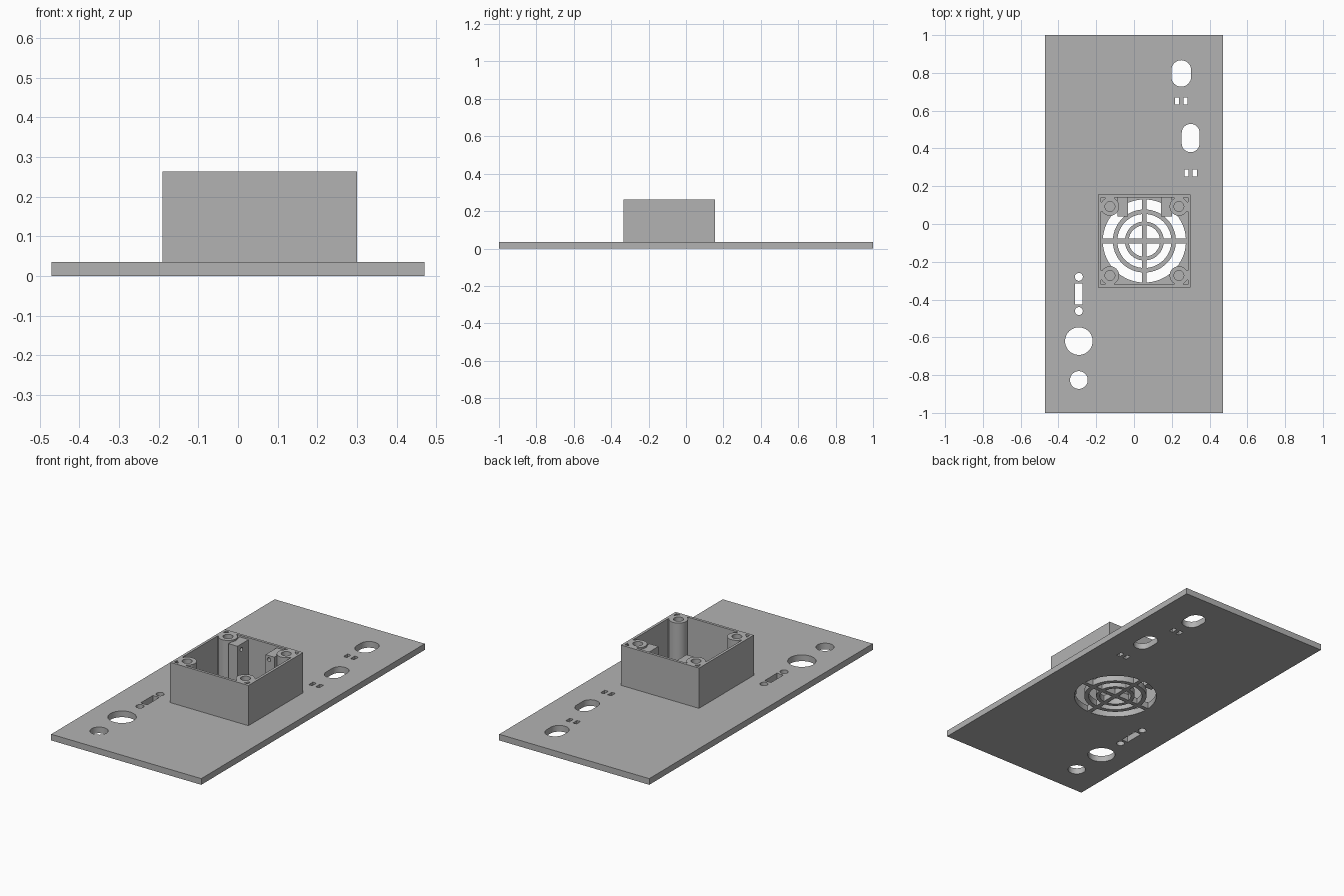
import bpy, bmesh
from math import sin, cos, asin, pi, radians

cube = bpy.data.objects.get("Cube")
if cube:
    bpy.data.objects.remove(cube, do_unlink=True)

grey = bpy.data.materials.new("plain grey")
grey.use_nodes = True
COLOUR = (0.45, 0.45, 0.45, 1)
grey.diffuse_color = COLOUR
grey.node_tree.nodes["Principled BSDF"].inputs["Base Color"].default_value = COLOUR


# Outlines
def rect(x, y, w, h):
    return [(x + sx * w / 2, y + sy * h / 2)
            for sx, sy in ((-1, -1), (1, -1), (1, 1), (-1, 1))]


def arc(x, y, r, a0, a1, n):
    return [(x + r * cos(a0 + (a1 - a0) * i / n), y + r * sin(a0 + (a1 - a0) * i / n))
            for i in range(n + 1)]


def circle(x, y, r, n=40):
    return arc(x, y, r, 0, 2 * pi, n)[:-1]


def slot(x, y, w, h):
    r, d = w / 2, (h - w) / 2
    return arc(x, y + d, r, 0, pi, 16) + arc(x, y - d, r, pi, 2 * pi, 16)


def grill_gap(x, y, r0, r1, half_bar, quadrant):
    """Quarter of a ring, kept clear of the cross bars."""
    turn = quadrant * pi / 2
    a = asin(half_bar / r1)
    pts = arc(0, 0, r1, a, pi / 2 - a, 16)
    if r0 > 0:
        b = asin(half_bar / r0)
        pts += arc(0, 0, r0, pi / 2 - b, b, 16)
    else:
        pts.append((half_bar, half_bar))
    return [(x + px * cos(turn) - py * sin(turn), y + px * sin(turn) + py * cos(turn))
            for px, py in pts]


def prisms(name, outlines, z0, z1):
    """One object holding an upright prism for every outline."""
    bm = bmesh.new()
    for pts in outlines:
        face = bm.faces.new([bm.verts.new((px, py, z0)) for px, py in pts])
        top = bmesh.ops.extrude_face_region(bm, geom=[face])["geom"]
        bmesh.ops.translate(bm, vec=(0, 0, z1 - z0),
                            verts=[v for v in top if isinstance(v, bmesh.types.BMVert)])
    bmesh.ops.recalc_face_normals(bm, faces=bm.faces)
    mesh = bpy.data.meshes.new(name)
    bm.to_mesh(mesh)
    bm.free()
    mesh.materials.append(grey)
    ob = bpy.data.objects.new(name, mesh)
    bpy.context.collection.objects.link(ob)
    return ob


def activate(ob):
    bpy.ops.object.select_all(action='DESELECT')
    ob.select_set(True)
    bpy.context.view_layer.objects.active = ob


def combine(ob, other, operation):
    mod = ob.modifiers.new("combine", 'BOOLEAN')
    mod.operation, mod.solver, mod.object = operation, 'EXACT', other
    activate(ob)
    bpy.ops.object.modifier_apply(modifier=mod.name)
    bpy.data.objects.remove(other, do_unlink=True)


def smooth(ob):
    activate(ob)
    bpy.ops.object.shade_smooth_by_angle(angle=radians(30))


THICK, TOP = 0.035, 0.263
FX, FY = 0.055, -0.09        # fan centre
HALF, WALL = 0.245, 0.015    # housing half width and wall
BOSS = 0.1825                # boss offset from the fan centre

# Base panel with connector openings and fan grill
panel = prisms("base_panel", [rect(0, 0, 0.94, 2)], 0, THICK)
holes = [slot(0.25, 0.797, 0.105, 0.14), slot(0.30, 0.455, 0.095, 0.15)]
for x, y in ((0.228, 0.652), (0.273, 0.652), (0.278, 0.27), (0.322, 0.27)):
    holes.append(rect(x, y, 0.022, 0.037))
SX = -0.292
holes.append(rect(SX, -0.37, 0.04, 0.11))
for y, r in ((-0.28, 0.021), (-0.461, 0.021), (-0.62, 0.073), (-0.826, 0.047)):
    holes.append(circle(SX, y, r))
for r0, r1 in ((0, 0.083), (0.103, 0.143), (0.167, 0.22)):
    holes += [grill_gap(FX, FY, r0, r1, 0.012, q) for q in range(4)]
combine(panel, prisms("panel_cutter", holes, -0.1, 0.1), 'DIFFERENCE')
smooth(panel)

# Square fan housing, open at the top
housing = prisms("fan_housing", [rect(FX, FY, 2 * HALF, 2 * HALF)], THICK, TOP)
inner = 2 * (HALF - WALL)
combine(housing, prisms("cavity_cutter", [rect(FX, FY, inner, inner)], 0, 0.4), 'DIFFERENCE')

# Corner screw bosses, webbed to the walls
corners = [(sx, sy) for sx in (-1, 1) for sy in (-1, 1)]
for sx, sy in corners:
    x, y = FX + sx * BOSS, FY + sy * BOSS
    combine(housing, prisms("boss", [circle(x, y, 0.049)], THICK, TOP), 'UNION')
    web = 0.22
    for outline in (rect(FX + sx * web, y, 0.03, 0.05), rect(x, FY + sy * web, 0.05, 0.03)):
        combine(housing, prisms("web", [outline], THICK, TOP), 'UNION')
pilots = [circle(FX + sx * BOSS, FY + sy * BOSS, 0.026) for sx, sy in corners]
combine(housing, prisms("pilot_cutter", pilots, 0.06, 0.4), 'DIFFERENCE')
smooth(housing)

# Two mounting posts on the back wall, each with a small cross hole
for name, x, axis in (("right_post", -0.059, 'X'), ("left_post", 0.172, 'Y')):
    post = prisms(name, [rect(x, 0.092, 0.056, 0.104)], THICK, 0.253)
    drill = prisms("drill", [circle(0, 0, 0.011, 20)], -0.08, 0.08)
    if axis == 'X':
        drill.location, drill.rotation_euler = (x, 0.075, 0.222), (0, pi / 2, 0)
    else:
        drill.location, drill.rotation_euler = (x - 0.006, 0.02, 0.23), (pi / 2, 0, 0)
    bpy.context.view_layer.update()
    combine(post, drill, 'DIFFERENCE')
    smooth(post)
